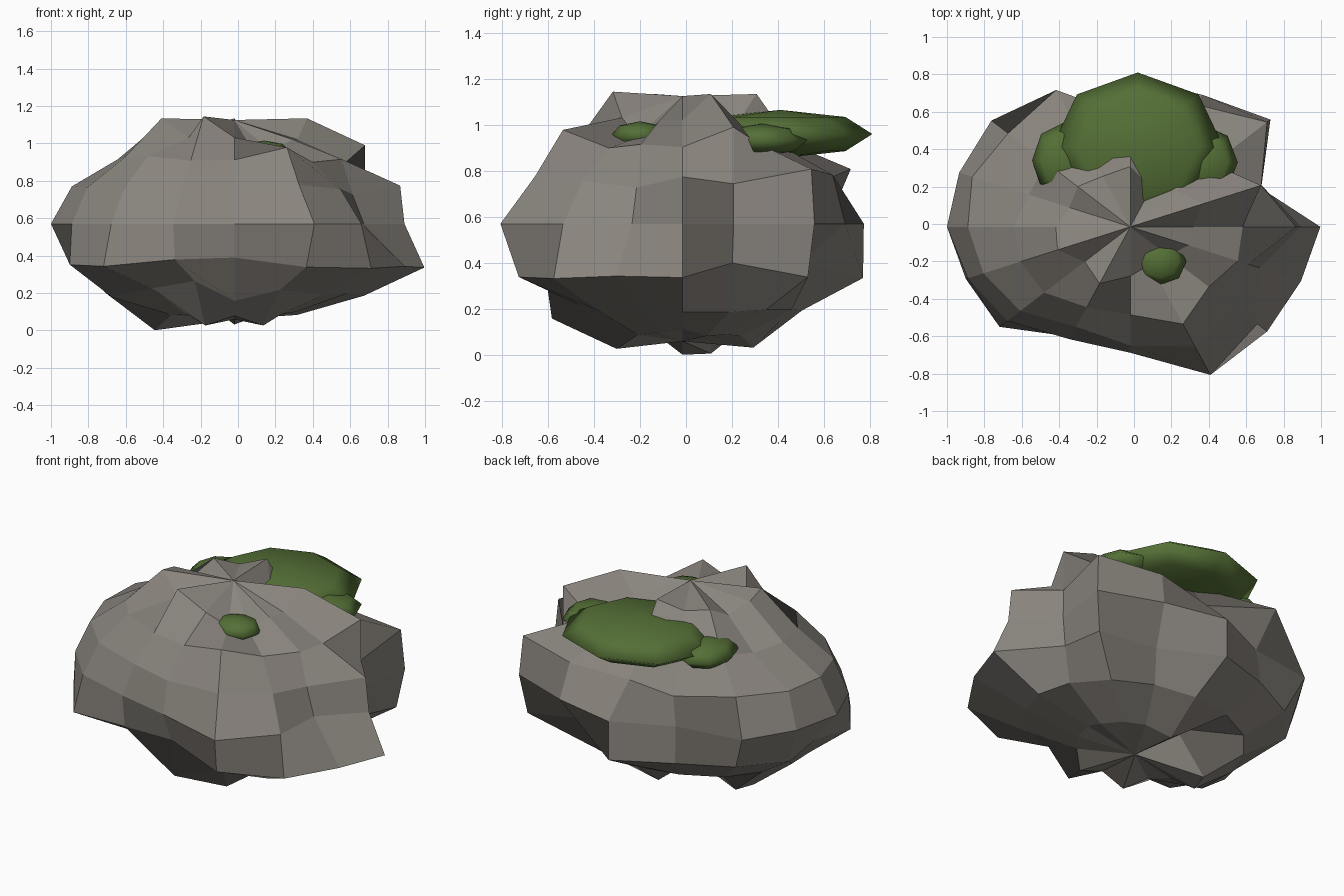
import bpy
import bmesh
import math

SEGMENTS, RINGS = 16, 8

# Remove the default cube
cube = bpy.data.objects.get("Cube")
if cube:
    bpy.data.objects.remove(cube, do_unlink=True)


def make_material(name, colour):
    material = bpy.data.materials.new(name)
    material.use_nodes = True
    material.diffuse_color = (*colour, 1)
    shader = next(n for n in material.node_tree.nodes if n.type == "BSDF_PRINCIPLED")
    shader.inputs["Base Color"].default_value = (*colour, 1)
    return material


stone = make_material("warm grey stone", (0.25, 0.23, 0.205))
moss = make_material("moss green", (0.09, 0.16, 0.037))


def squashed_sphere(name, centre, size, segments, rings, material, smooth=False, bumps=None):
    """Ellipsoid on the given centre; bumps(unit_point) scales each vertex outward."""
    bm = bmesh.new()
    bmesh.ops.create_uvsphere(bm, u_segments=segments, v_segments=rings, radius=1)
    for vert in bm.verts:
        reach = bumps(vert.co) if bumps else 1
        vert.co = [m + c * s * reach for m, c, s in zip(centre, vert.co, size)]
    bmesh.ops.recalc_face_normals(bm, faces=bm.faces)
    for face in bm.faces:
        face.smooth = smooth
    mesh = bpy.data.meshes.new(name)
    bm.to_mesh(mesh)
    bm.free()
    mesh.materials.append(material)
    obj = bpy.data.objects.new(name, mesh)
    bpy.context.collection.objects.link(obj)
    return obj


# Chipped stone: percent bulge or dent around each ring, from +x counterclockwise
CHIPS = {
    "crown": (-12, 10, -8, -22, 10, 0, 4, -8, 4, 10, -10, 12, -10, -26, -25, -12),
    "shoulder": (-15, 7, -12, -14, -12, -12, -10, -17, -12, -10, -8, -14, -13, 4, -16, -12),
    "upper": (-4, -18, 12, 0, -17, 12, 0, -1, -6, -8, -10, -18, -10, -2, -13, -26),
    "middle": (-9, -24, 6, 0, 3, -11, 5, -1, -2, -6, -7, -15, -12, 12, -4, -25),
    "lower": (10, -20, 9, -21, 11, 0, 0, 0, -10, 3, 7, -10, -15, 9, 12, 7),
    "skirt": (-2, -2, -5, -5, -4, -5, -5, -6, -4, 0, -12, -22, 5, -10, -4, -6),
    "base": (-11, -5, -6, -5, 5, -14, -34, 10, 11, -5, -6, 6, -4, 6, -6, -8),
}
CHIP_ROWS = list(CHIPS.values())


def chipped(point):
    row = round(RINGS / 2 - math.asin(max(-1, min(1, point.z))) * RINGS / math.pi)
    if row in (0, RINGS):
        return 1.0 if row == 0 else 0.92
    turn = round(math.atan2(point.y, point.x) * SEGMENTS / math.tau) % SEGMENTS
    return 1 + CHIP_ROWS[row - 1][turn] / 100


squashed_sphere("rock", (-0.02, -0.015, 0.57), (1, 0.765, 0.555),
                SEGMENTS, RINGS, stone, bumps=chipped)

# Moss cushions
CUSHIONS = {
    "moss_large": ((0.02, 0.41, 0.96), (0.46, 0.4, 0.105)),
    "moss_left": ((0.37, 0.33, 0.935), (0.185, 0.2, 0.07)),
    "moss_right": ((-0.38, 0.34, 0.93), (0.165, 0.2, 0.07)),
    "moss_front": ((0.14, -0.2, 0.955), (0.14, 0.125, 0.06)),
}
for name, (centre, size) in CUSHIONS.items():
    squashed_sphere(name, centre, size, 8, 4, moss, smooth=True)
